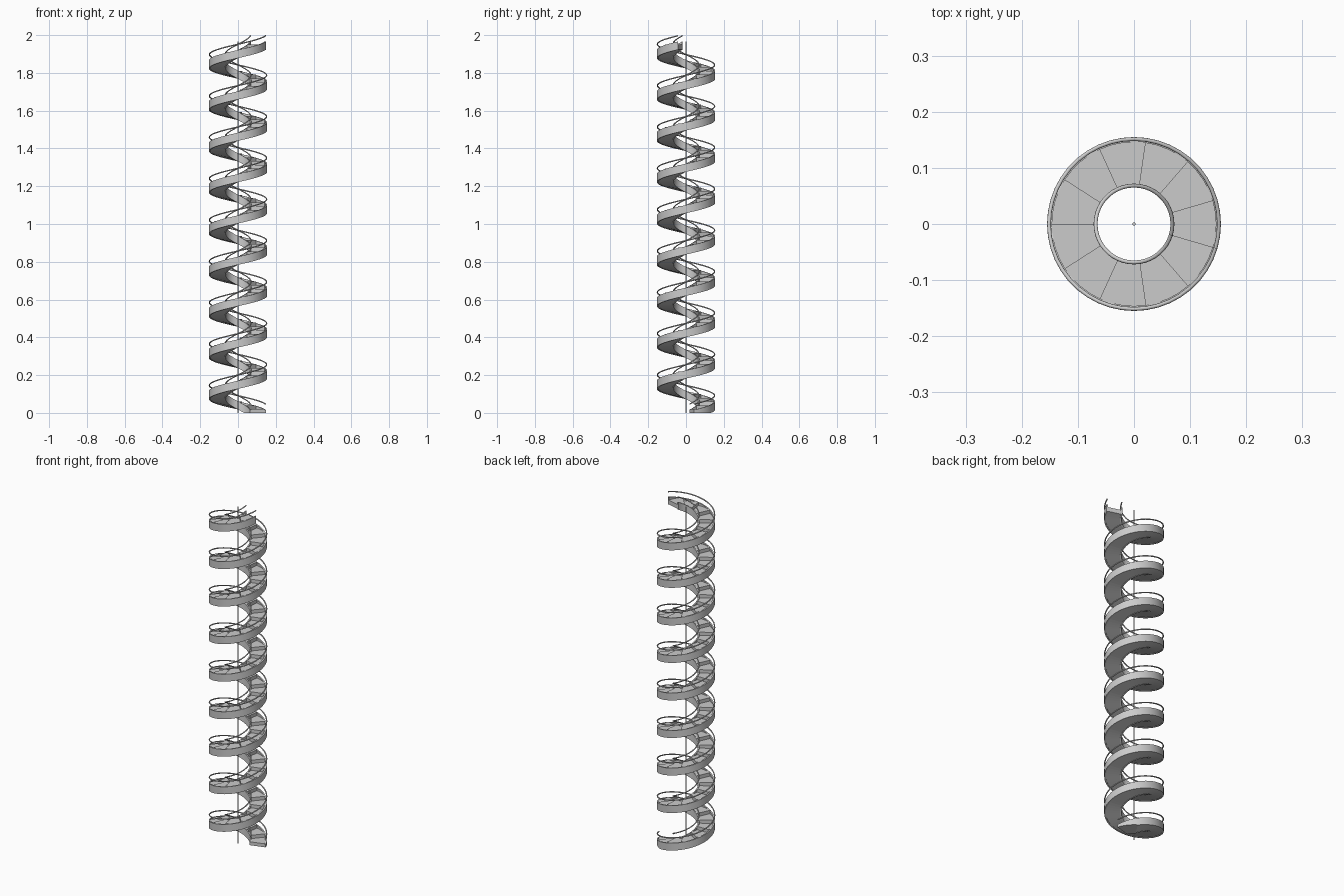
import bpy, bmesh, math

if "Cube" in bpy.data.objects:
    bpy.data.objects.remove(bpy.data.objects["Cube"])

STEPS, PER_TURN, SUB = 98, 11, 4
STEP_ANG = 2 * math.pi / PER_TURN
RISE = 1.95 / STEPS
START = STEP_ANG / 2


def finish(name, bm, smooth):
    bmesh.ops.recalc_face_normals(bm, faces=bm.faces)
    me = bpy.data.meshes.new(name)
    bm.to_mesh(me)
    bm.free()
    ob = bpy.data.objects.new(name, me)
    bpy.context.collection.objects.link(ob)
    if smooth:
        bpy.context.view_layer.objects.active = ob
        ob.select_set(True)
        bpy.ops.object.shade_smooth_by_angle(angle=math.radians(50))
        ob.select_set(False)
    return ob


def loft(bm, rings):
    """Skin a row of closed rings and cap both ends."""
    rows = [[bm.verts.new(p) for p in ring] for ring in rings]
    n = len(rows[0])
    for a, b in zip(rows, rows[1:]):
        for i in range(n):
            j = (i + 1) % n
            bm.faces.new((a[i], a[j], b[j], b[i]))
    bm.faces.new(rows[0])
    bm.faces.new(rows[-1])


def place(r, t, z):
    a = START + t * STEP_ANG
    return (r * math.cos(a), r * math.sin(a), max(0.0, z))


def helix(name, profile):
    """Sweep an (r, z) profile up the whole stair."""
    bm = bmesh.new()
    loft(bm, [[place(r, i / SUB, z + i / SUB * RISE) for r, z in profile]
              for i in range(STEPS * SUB + 1)])
    return finish(name, bm, True)


def rect(r0, r1, z0, z1):
    return [(r0, z0), (r1, z0), (r1, z1), (r0, z1)]


def circle(r, z, rad, n=8):
    return [(r + rad * math.cos(2 * math.pi * k / n),
             z + rad * math.sin(2 * math.pi * k / n)) for k in range(n)]


# side bands
helix("outer_stringer", rect(0.146, 0.154, -0.027, 0.016))
helix("inner_stringer", rect(0.065, 0.072, -0.027, 0.016))

# handrails
helix("outer_handrail", circle(0.1515, 0.0465, 0.0035))
helix("inner_handrail", circle(0.0685, 0.0465, 0.0035))

# solid steps: flat tops, sloping underside
bm = bmesh.new()
for k in range(STEPS):
    top = (k + 1) * RISE
    rings = []
    for s in range(SUB + 1):
        t = k + s / SUB
        low = t * RISE - 0.025
        rings.append([place(0.071, t, low), place(0.147, t, low),
                      place(0.147, t, top), place(0.071, t, top)])
    loft(bm, rings)
finish("steps", bm, False)

# thin centre pole
bpy.ops.mesh.primitive_cylinder_add(vertices=12, radius=0.003, depth=1.965,
                                    location=(0, 0, 0.9825))
bpy.context.object.name = "centre_pole"
bpy.ops.object.shade_smooth_by_angle(angle=math.radians(50))
